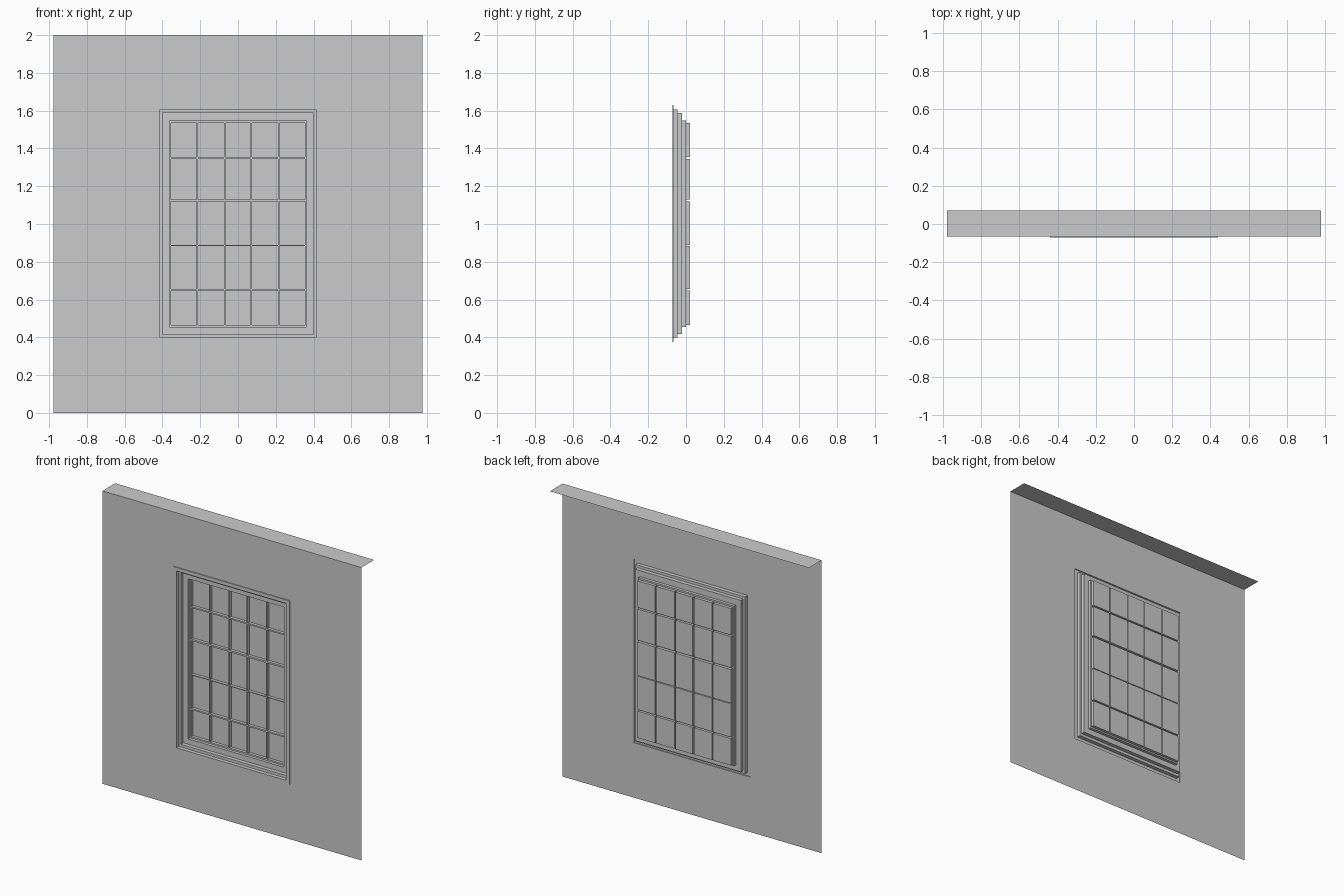
import bpy, bmesh

if "Cube" in bpy.data.objects:
    bpy.data.objects.remove(bpy.data.objects["Cube"])

WALL_Y, TRIM_Y, BACK_Y = -0.065, -0.0715, 0.0715


def rect(half, z0, z1, y):
    """Four corners of an upright rectangle, counter-clockwise from the front."""
    return [(-half, y, z0), (half, y, z0), (half, y, z1), (-half, y, z1)]


def finish(name, bm):
    bmesh.ops.remove_doubles(bm, verts=bm.verts, dist=1e-5)
    mesh = bpy.data.meshes.new(name)
    bm.to_mesh(mesh)
    bm.free()
    obj = bpy.data.objects.new(name, mesh)
    bpy.context.collection.objects.link(obj)
    return obj


def quad(bm, pts):
    bm.faces.new([bm.verts.new(p) for p in pts])


def bridge(bm, a, b):
    """Band of four faces between two rectangles (outer/front to inner/back)."""
    for i in range(4):
        j = (i + 1) % 4
        quad(bm, [a[i], a[j], b[j], b[i]])


def bands(name, loops):
    bm = bmesh.new()
    for a, b in zip(loops, loops[1:]):
        bridge(bm, a, b)
    return finish(name, bm)


# Nested outlines: half width, bottom, top
trim = (0.44, 0.375, 1.63)
opening = (0.414, 0.398, 1.606)
rebate = (0.40, 0.417, 1.588)
sash = (0.3625, 0.454, 1.547)

# Wall sheet with the window opening, and its top cap
bm = bmesh.new()
bridge(bm, rect(0.978, 0, 2, WALL_Y), rect(*trim, WALL_Y))
quad(bm, [(-0.978, WALL_Y, 2), (0.978, WALL_Y, 2),
          (0.978, BACK_Y, 2), (-0.978, BACK_Y, 2)])
finish("wall", bm)

# Thin raised trim around the opening
bands("window_trim", [rect(*trim, WALL_Y), rect(*trim, TRIM_Y),
                      rect(*opening, TRIM_Y)])

# Stepped frame going back into the wall
bands("window_frame", [rect(*opening, TRIM_Y), rect(*opening, -0.046),
                       rect(*rebate, -0.046), rect(*rebate, -0.02),
                       rect(*sash, -0.02), rect(*sash, 0.0)])

# Sash: 5 x 5 recessed panes between glazing bars
bars_x = [(c - 0.004, c + 0.004) for c in (-0.2157, -0.069, 0.069, 0.2157)]
bars_z = [(c - w / 2, c + w / 2) for c, w in
          ((0.652, 0.010), (0.887, 0.005), (1.125, 0.012), (1.349, 0.010))]
xs = [-0.3625, -0.3535] + [v for b in bars_x for v in b] + [0.3535, 0.3625]
zs = [0.454, 0.464] + [v for b in bars_z for v in b] + [1.536, 1.547]

bm = bmesh.new()
for i in range(len(xs) - 1):
    for k in range(len(zs) - 1):
        def cell(y):
            return [(xs[i], y, zs[k]), (xs[i + 1], y, zs[k]),
                    (xs[i + 1], y, zs[k + 1]), (xs[i], y, zs[k + 1])]
        if i % 2 and k % 2:
            bridge(bm, cell(0.0), cell(0.02))
            quad(bm, cell(0.02))
        else:
            quad(bm, cell(0.0))
finish("window_sash", bm)
